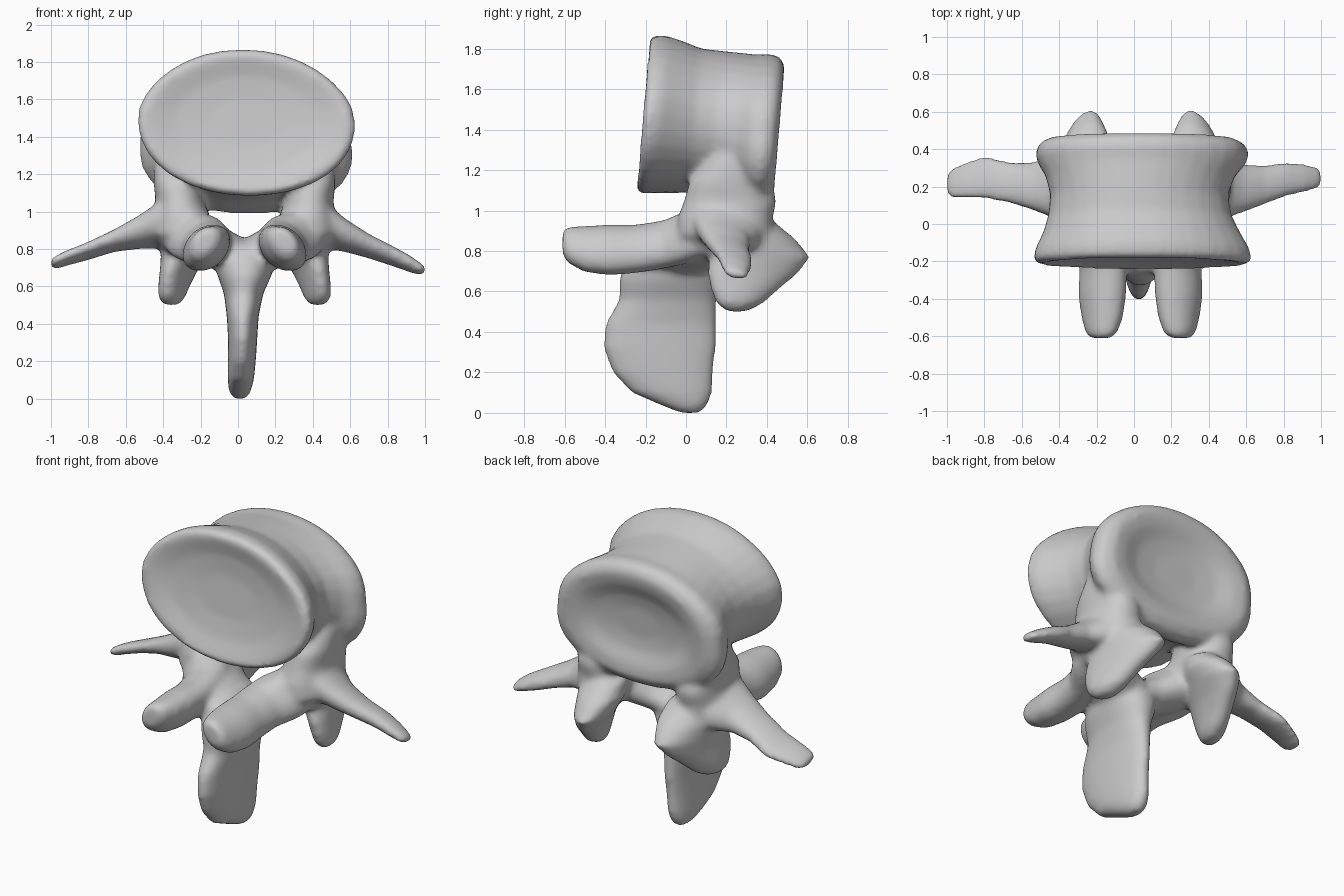
import bpy, bmesh, math
from mathutils import Vector

bone = bpy.data.materials.new("bone_grey")
bone.diffuse_color = (0.6, 0.6, 0.6, 1)
MID = 0.035          # the bone is slightly off centre
SIDES = 32
bm = bmesh.new()


def loft(rings, u, v, power=2.0):
    """Skin closed rings (x, y, z, half size along u, half size along v)."""
    u, v = Vector(u), Vector(v)
    loops = []
    for x, y, z, a, b in rings:
        loop = []
        for i in range(SIDES):
            t = 2 * math.pi * i / SIDES
            c, s = math.cos(t), math.sin(t)
            cu = math.copysign(abs(c) ** (2 / power), c)
            sv = math.copysign(abs(s) ** (2 / power), s)
            loop.append(bm.verts.new(Vector((x, y, z)) + u * a * cu + v * b * sv))
        loops.append(loop)
    for lo, hi in zip(loops, loops[1:]):
        for i in range(SIDES):
            j = (i + 1) % SIDES
            bm.faces.new((lo[i], lo[j], hi[j], hi[i]))
    bm.faces.new(loops[0][::-1])
    bm.faces.new(loops[-1])
    return [w for loop in loops for w in loop]


# Drum-shaped body with dished end plates
body = loft([
    (0.045, -0.165, 1.475, 0.20, 0.13), (0.045, -0.18, 1.475, 0.38, 0.25),
    (0.045, -0.205, 1.475, 0.49, 0.33), (0.045, -0.215, 1.475, 0.55, 0.365),
    (0.045, -0.19, 1.475, 0.585, 0.392), (0.045, -0.13, 1.475, 0.572, 0.39),
    (0.04, -0.04, 1.46, 0.525, 0.375), (0.03, 0.05, 1.445, 0.49, 0.355),
    (0.025, 0.16, 1.435, 0.475, 0.353), (0.03, 0.26, 1.415, 0.505, 0.363),
    (0.035, 0.33, 1.39, 0.55, 0.38), (0.035, 0.39, 1.38, 0.567, 0.395),
    (0.035, 0.44, 1.38, 0.545, 0.38), (0.035, 0.47, 1.38, 0.48, 0.33),
    (0.035, 0.46, 1.38, 0.40, 0.26), (0.035, 0.425, 1.38, 0.29, 0.18),
    (0.035, 0.41, 1.38, 0.15, 0.10),
], (1, 0, 0), (0, 0, 1), 2.1)
for w in body:       # lean the plates back, narrow the top, widen the rear base
    up = w.co.z - 1.475
    rear = max(0, min(1, (w.co.y - 0.15) / 0.2))
    w.co.x = MID + (w.co.x - MID) * (1 - 0.28 * max(0, up - 0.08) + 0.4 * rear * max(0, -up - 0.1))
    w.co.x -= 0.05 * up
    w.co.y += 0.085 * up

# Blade-like spinous process
loft([
    (0.01, 0.02, 0.0, 0.035, 0.05), (0.01, -0.01, 0.04, 0.06, 0.12),
    (0.015, -0.07, 0.10, 0.07, 0.20), (0.02, -0.115, 0.20, 0.075, 0.25),
    (0.025, -0.13, 0.32, 0.078, 0.28), (0.025, -0.125, 0.44, 0.085, 0.275),
    (0.03, -0.09, 0.56, 0.105, 0.24), (0.035, -0.08, 0.66, 0.145, 0.25),
    (0.035, -0.07, 0.74, 0.16, 0.23), (0.035, -0.05, 0.83, 0.08, 0.17),
], (1, 0, 0), (0, 1, 0), 2.2)

# Arch plates joining the spinous process to both pedicles
loft([
    (MID + x, y, z, hy, hz) for x, y, z, hy, hz in (
        (-0.40, 0.15, 0.90, 0.15, 0.10), (-0.30, 0.10, 0.88, 0.19, 0.14),
        (-0.19, 0.02, 0.84, 0.22, 0.14), (-0.09, -0.04, 0.785, 0.22, 0.12),
        (0, -0.06, 0.75, 0.22, 0.105), (0.09, -0.04, 0.785, 0.22, 0.12),
        (0.19, 0.02, 0.84, 0.22, 0.14), (0.30, 0.10, 0.88, 0.19, 0.14),
        (0.40, 0.15, 0.90, 0.15, 0.10))
], (0, 1, 0), (0, 0, 1))

for s in (-1, 1):
    # Pedicle under the body
    loft([
        (MID + s * 0.37, 0.27, 1.36, 0.09, 0.09), (MID + s * 0.37, 0.24, 1.24, 0.115, 0.14),
        (MID + s * 0.36, 0.215, 1.14, 0.125, 0.20), (MID + s * 0.345, 0.22, 1.05, 0.13, 0.23),
        (MID + s * 0.335, 0.195, 0.97, 0.155, 0.235), (MID + s * 0.34, 0.19, 0.88, 0.165, 0.235),
        (MID + s * 0.33, 0.22, 0.78, 0.10, 0.17),
    ], (1, 0, 0), (0, 1, 0), 2.2)

    # Front articular process, top edge leaning inward
    loft([
        (MID + s * 0.215, -0.61, 0.84, 0.05, 0.06), (MID + s * 0.21, -0.585, 0.83, 0.08, 0.09),
        (MID + s * 0.205, -0.50, 0.81, 0.105, 0.115), (MID + s * 0.205, -0.38, 0.805, 0.122, 0.125),
        (MID + s * 0.20, -0.25, 0.81, 0.122, 0.12), (MID + s * 0.21, -0.12, 0.83, 0.125, 0.12),
        (MID + s * 0.26, 0.0, 0.86, 0.15, 0.125), (MID + s * 0.31, 0.13, 0.89, 0.14, 0.11),
    ], (1, 0, 0), (-0.3 * s, 0, 1), 2.1)

    # Rear articular process, a fin hanging down and back
    loft([
        (MID + s * 0.39, 0.25, 0.50, 0.04, 0.05), (MID + s * 0.39, 0.265, 0.54, 0.068, 0.115),
        (MID + s * 0.375, 0.29, 0.61, 0.078, 0.17), (MID + s * 0.35, 0.33, 0.69, 0.09, 0.225),
        (MID + s * 0.32, 0.365, 0.77, 0.115, 0.25), (MID + s * 0.305, 0.33, 0.86, 0.145, 0.21),
        (MID + s * 0.305, 0.28, 0.95, 0.135, 0.15),
    ], (1, 0, 0), (0.22 * -s, 1, 0))

# Transverse processes, one drooping more than the other
loft([
    (-0.32, 0.21, 0.93, 0.20, 0.13), (-0.43, 0.21, 0.925, 0.18, 0.115),
    (-0.53, 0.20, 0.89, 0.13, 0.085), (-0.66, 0.22, 0.845, 0.11, 0.056),
    (-0.80, 0.25, 0.79, 0.115, 0.042), (-0.92, 0.23, 0.75, 0.095, 0.036),
    (-0.98, 0.215, 0.725, 0.08, 0.032), (-1.005, 0.21, 0.72, 0.05, 0.02),
], (0, 1, -0.2), (0, 0, 1), 2.2)
loft([
    (0.38, 0.21, 0.93, 0.20, 0.13), (0.49, 0.20, 0.915, 0.17, 0.11),
    (0.58, 0.19, 0.87, 0.13, 0.083), (0.70, 0.21, 0.815, 0.105, 0.062),
    (0.82, 0.24, 0.765, 0.09, 0.052), (0.92, 0.245, 0.72, 0.075, 0.043),
    (0.98, 0.245, 0.69, 0.06, 0.031), (1.005, 0.245, 0.685, 0.035, 0.018),
], (0, 1, -0.2), (0, 0, 1), 2.2)

# Fuse everything into one smooth bone
bmesh.ops.recalc_face_normals(bm, faces=bm.faces[:])
mesh = bpy.data.meshes.new("vertebra")
bm.to_mesh(mesh)
bm.free()
mesh.materials.append(bone)
bone_ob = bpy.data.objects.new("vertebra", mesh)
bpy.context.collection.objects.link(bone_ob)
fuse = bone_ob.modifiers.new("fuse", 'REMESH')
fuse.mode = 'VOXEL'
fuse.voxel_size = 0.016
fuse.use_smooth_shade = True
soften = bone_ob.modifiers.new("soften", 'SMOOTH')
soften.factor = 0.5
soften.iterations = 14
